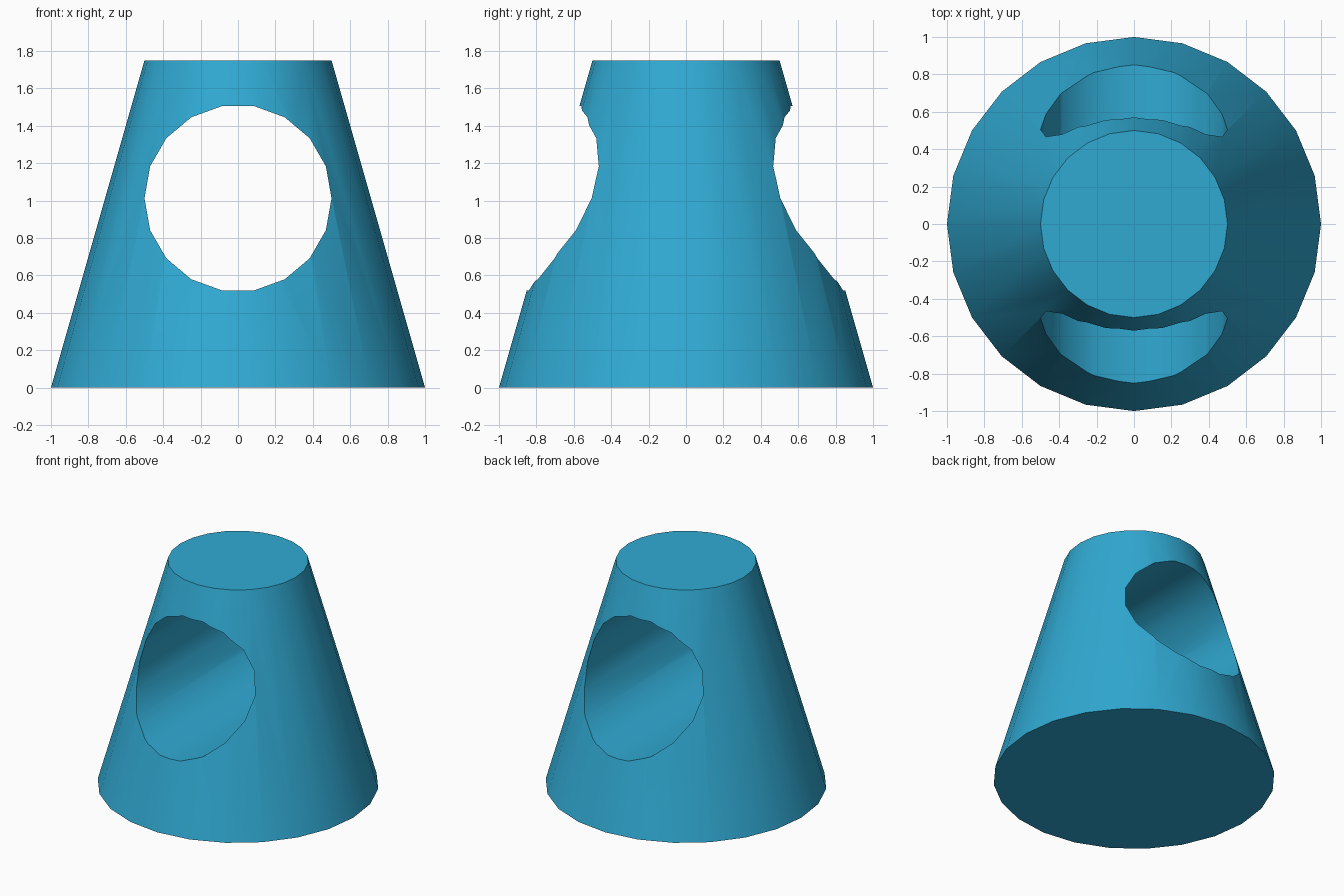
import bpy
import math

# Remove the default cube only
if "Cube" in bpy.data.objects:
    bpy.data.objects.remove(bpy.data.objects["Cube"], do_unlink=True)

HEIGHT = 1.75
HOLE_Z, HOLE_R = 1.0125, 0.5

# Single blue colour
blue = bpy.data.materials.new("blue")
blue.use_nodes = True
blue.diffuse_color = (0.03, 0.40, 0.65, 1)
blue.node_tree.nodes["Principled BSDF"].inputs["Base Color"].default_value = (0.03, 0.40, 0.65, 1)

# Truncated cone body, 24 sides with a corner on +x
bpy.ops.mesh.primitive_cone_add(vertices=24, radius1=1.0, radius2=0.5, depth=HEIGHT,
                                location=(0, 0, HEIGHT / 2))
body = bpy.context.object
body.name = "cone_body"
body.data.materials.append(blue)

# 18-sided cutter along y, turned so that corners lie on the x axis
bpy.ops.mesh.primitive_cylinder_add(vertices=18, radius=HOLE_R, depth=3)
cutter = bpy.context.object
cutter.name = "hole_cutter"
cutter.hide_render = True
cutter.data.materials.append(blue)
for v in cutter.data.vertices:
    angle = math.radians(10)
    x, y, z = v.co
    # primitive corners start on +y; quarter turn minus nothing puts them on x
    x, y = y, -x
    v.co = (x, -z, y)
cutter.location = (0, 0, HOLE_Z)

# Round tunnel through the body, front to back
cut = body.modifiers.new("tunnel", "BOOLEAN")
cut.operation = "DIFFERENCE"
cut.solver = "EXACT"
cut.object = cutter

bpy.ops.object.select_all(action="DESELECT")
body.select_set(True)
bpy.context.view_layer.objects.active = body
bpy.ops.object.modifier_apply(modifier=cut.name)
bpy.data.objects.remove(cutter, do_unlink=True)

# Smooth sides and tunnel, sharp rims
bpy.ops.object.shade_smooth_by_angle(angle=math.radians(30))
